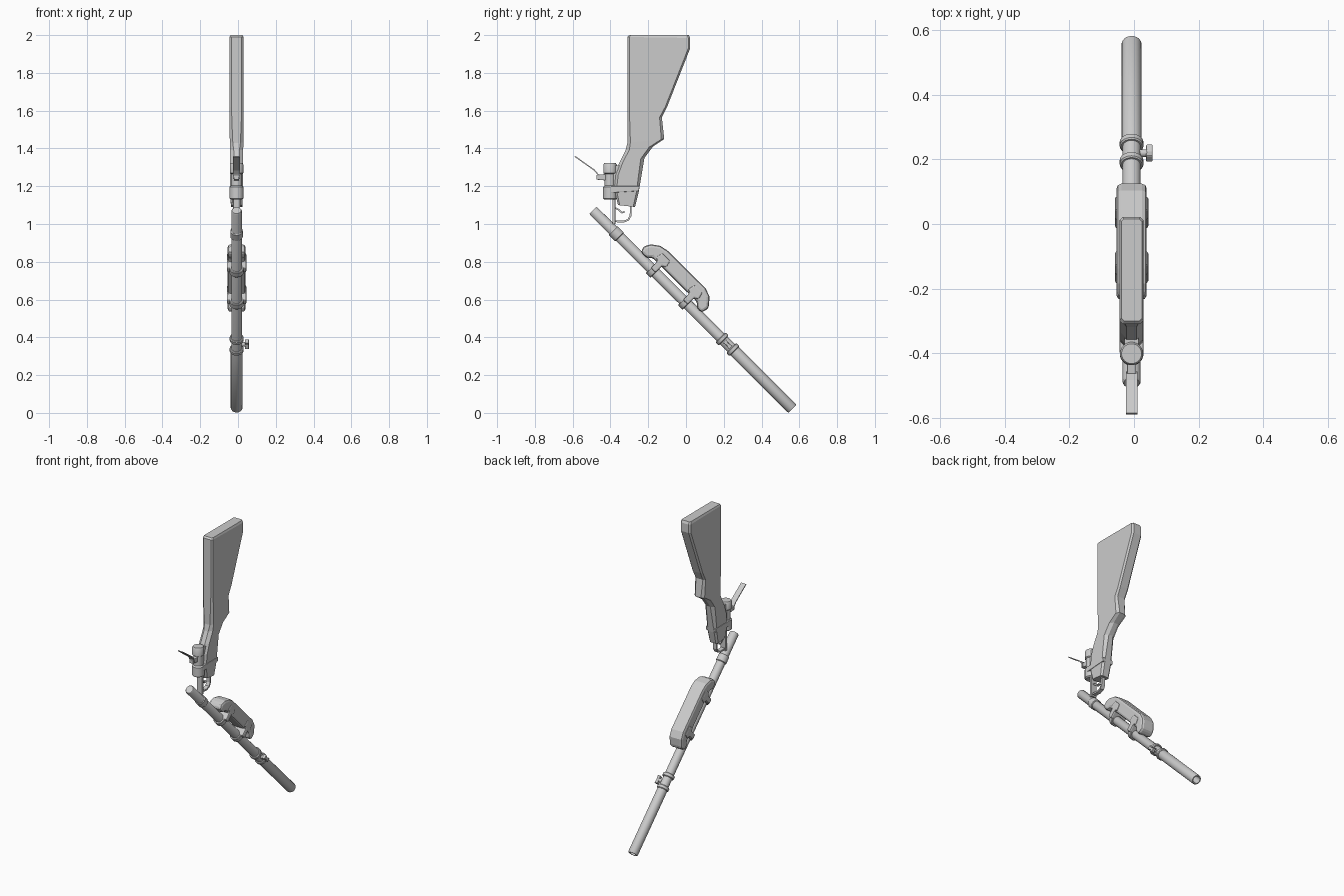
import bpy, bmesh, math
from mathutils import Vector

old = bpy.data.objects.get("Cube")
if old:
    bpy.data.objects.remove(old)

X0 = -0.0075                              # centre plane of the whole model
START = Vector((X0, -0.493, 1.072))       # rear end of the folded barrel
END = Vector((X0, 0.563, 0.022))          # muzzle
AXIS = (END - START).normalized()
UP = Vector((0, -AXIS.z, AXIS.y))
LENGTH = (END - START).length

grey = bpy.data.materials.new("plain_grey")
grey.use_nodes = True
grey.diffuse_color = (0.6, 0.6, 0.6, 1)
bsdf = next(n for n in grey.node_tree.nodes if n.type == 'BSDF_PRINCIPLED')
bsdf.inputs["Base Color"].default_value = (0.6, 0.6, 0.6, 1)


def finish(name, bm, bevel=0, smooth=False):
    bmesh.ops.recalc_face_normals(bm, faces=bm.faces)
    me = bpy.data.meshes.new(name)
    bm.to_mesh(me)
    bm.free()
    me.materials.append(grey)
    ob = bpy.data.objects.new(name, me)
    bpy.context.collection.objects.link(ob)
    if smooth:
        me.shade_smooth()
        me.set_sharp_from_angle(angle=math.radians(35))
    if bevel:
        mod = ob.modifiers.new("edge_bevel", 'BEVEL')
        mod.width = bevel
        mod.segments = 2
        mod.limit_method = 'ANGLE'
        mod.angle_limit = math.radians(40)
    return ob


def loft(bm, rings, caps=True):
    rows = [[bm.verts.new(p) for p in ring] for ring in rings]
    n = len(rows[0])
    for a, b in zip(rows, rows[1:]):
        for i in range(n):
            j = (i + 1) % n
            bm.faces.new((a[i], a[j], b[j], b[i]))
    if caps:
        bm.faces.new(rows[0])
        bm.faces.new(rows[-1])


def lathe(name, origin, axis, profile, sides=20):
    """Turn (distance, radius) pairs around an axis."""
    axis = Vector(axis).normalized()
    u = axis.orthogonal().normalized()
    v = axis.cross(u)
    angles = [math.tau * i / sides for i in range(sides)]
    bm = bmesh.new()
    loft(bm, [[Vector(origin) + axis * s + (u * math.cos(a) + v * math.sin(a)) * r
               for a in angles] for s, r in profile])
    return finish(name, bm, smooth=True)


def prism(name, outline, half, bevel=0, x=X0):
    """Side outline of (y, z) points, extruded sideways."""
    bm = bmesh.new()
    loft(bm, [[(x + side * half, y, z) for y, z in outline] for side in (-1, 1)])
    return finish(name, bm, bevel)


def strip(name, path, thick, half, bevel=0):
    """Flat strap following a side path."""
    left, right = [], []
    for i, p in enumerate(path):
        a, b = Vector(path[max(i - 1, 0)]), Vector(path[min(i + 1, len(path) - 1)])
        d = (b - a).normalized() * thick / 2
        left.append((p[0] - d.y, p[1] + d.x))
        right.append((p[0] + d.y, p[1] - d.x))
    return prism(name, left + right[::-1], half, bevel)


def along(points):
    """Barrel coordinates (along, above) to side (y, z)."""
    return [(START + AXIS * s + UP * h).yz for s, h in points]


# Stock: chamfered sections (front y, front z, back y, back z, half width, chamfer)
sections = [
    (-0.30, 2.00, 0.015, 2.00, 0.032, 0.008),
    (-0.31, 1.99, 0.022, 1.985, 0.037, 0.010),
    (-0.31, 1.93, 0.022, 1.93, 0.037, 0.010),
    (-0.31, 1.62, -0.10, 1.62, 0.037, 0.010),
    (-0.31, 1.55, -0.128, 1.565, 0.037, 0.012),
    (-0.31, 1.43, -0.115, 1.45, 0.036, 0.016),
    (-0.32, 1.39, -0.175, 1.41, 0.035, 0.020),
    (-0.355, 1.32, -0.22, 1.35, 0.035, 0.020),
    (-0.375, 1.26, -0.235, 1.26, 0.035, 0.016),
    (-0.38, 1.18, -0.25, 1.17, 0.034, 0.012),
    (-0.36, 1.10, -0.27, 1.09, 0.030, 0.010),
]
bm = bmesh.new()
rings = []
for fy, fz, by, bz, w, c in sections:
    f, b = Vector((0, fy, fz)), Vector((0, by, bz))
    d = (b - f).normalized() * c
    right = [(f, w - c), (f + d, w), (b - d, w), (b, w - c)]
    rings.append([p + Vector((X0 + x, 0, 0)) for p, x in right]
                 + [p + Vector((X0 - x, 0, 0)) for p, x in reversed(right)])
loft(bm, rings)
finish("stock", bm)

# Barrel with shroud and hollow muzzle
lathe("barrel", START, AXIS, [
    (0, 0.024), (0.006, 0.028), (1.04, 0.028), (1.05, 0.031),
    (LENGTH - 0.006, 0.031), (LENGTH, 0.028), (LENGTH, 0.022), (LENGTH - 0.12, 0.022)])
for label, s, r, w in (("rear_sleeve", 0.175, 0.033, 0.05),
                       ("shroud_ring_rear", 0.965, 0.037, 0.024),
                       ("shroud_ring_front", 1.045, 0.037, 0.024)):
    lathe(label, START + AXIS * (s - w / 2), AXIS,
          [(0, r - 0.004), (0.004, r), (w - 0.004, r), (w, r - 0.004)])

# Wing screw on the left side of the barrel
screw = START + AXIS * 1.005
lathe("wing_screw_stem", screw, (1, 0, 0), [(0, 0.012), (0.048, 0.012)], 12)
prism("wing_screw_head", along([(0.98, 0.014), (1.005, 0.007), (1.03, 0.014),
                                (1.03, -0.014), (1.005, -0.007), (0.98, -0.014)]),
      0.010, 0.003, X0 + 0.055)

# Fore grip, standing on the barrel at both ends
prism("fore_grip", along([
    (0.335, 0.022), (0.325, 0.055), (0.345, 0.09), (0.385, 0.118), (0.43, 0.128),
    (0.715, 0.128), (0.76, 0.112), (0.80, 0.065), (0.79, 0.022), (0.755, 0.022),
    (0.735, 0.045), (0.40, 0.045), (0.38, 0.022)]), 0.047, 0.015)

# Clips holding the grip to the barrel
for label, s in (("rear", 0.45), ("front", 0.69)):
    lathe(f"{label}_clip_ring", START + AXIS * (s - 0.018), AXIS,
          [(0, 0.035), (0.004, 0.038), (0.032, 0.038), (0.036, 0.035)])
    prism(f"{label}_clip_bracket", along([
        (s - 0.018, 0.0), (s + 0.018, 0.0), (s + 0.018, 0.05), (s + 0.04, 0.06),
        (s + 0.03, 0.10), (s - 0.03, 0.10), (s - 0.04, 0.06), (s - 0.018, 0.05)]),
        0.052, 0.008)

# Upright receiver tube with collars
pivot = (X0, -0.402, 0)
lathe("receiver_tube", pivot, (0, 0, 1), [
    (1.13, 0.030), (1.136, 0.037), (1.195, 0.037), (1.203, 0.029), (1.265, 0.029),
    (1.27, 0.036), (1.314, 0.036), (1.322, 0.031)])
prism("receiver_saddle", [(-0.40, 1.14), (-0.33, 1.14), (-0.33, 1.31), (-0.40, 1.31)], 0.022)
prism("stock_band", [(-0.40, 1.165), (-0.25, 1.175), (-0.245, 1.20), (-0.40, 1.20)],
      0.037, 0.003)

# Sight leaf and its mount
prism("leaf_mount", [(-0.475, 1.235), (-0.42, 1.23), (-0.42, 1.265), (-0.475, 1.26)],
      0.014, 0.003)
strip("sight_leaf", [(-0.46, 1.24), (-0.468, 1.265), (-0.485, 1.285), (-0.588, 1.358)],
      0.006, 0.018)

# Hinge link, trigger guard and trigger
prism("hinge_link", [(-0.39, 1.0), (-0.374, 1.0), (-0.374, 1.20), (-0.39, 1.20)], 0.018, 0.002)
strip("trigger_guard", [(-0.385, 1.015), (-0.33, 1.013), (-0.305, 1.022), (-0.293, 1.045),
                        (-0.292, 1.11)], 0.010, 0.013)
strip("trigger", [(-0.375, 1.085), (-0.355, 1.075), (-0.34, 1.06), (-0.325, 1.065)],
      0.009, 0.007)
